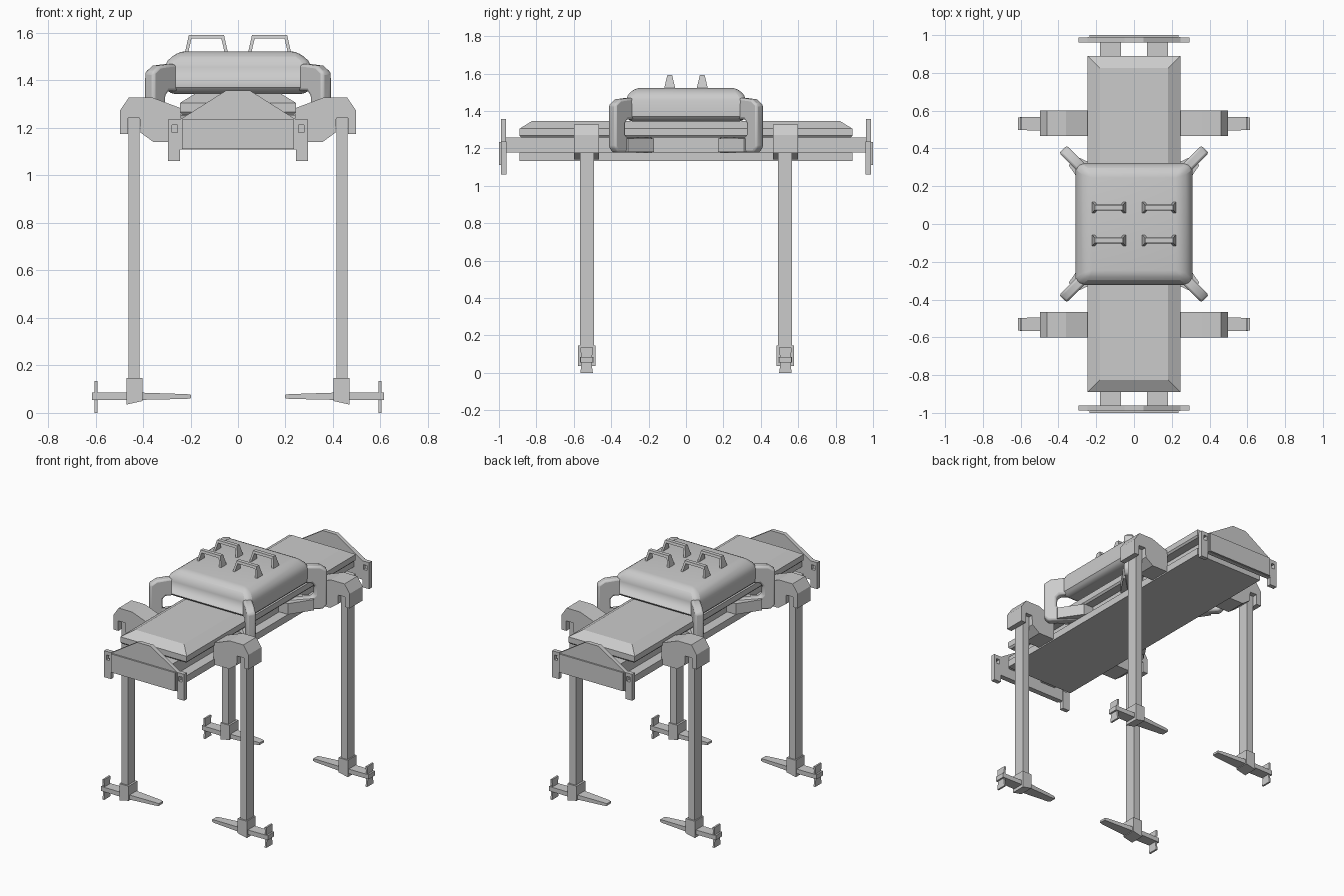
import bpy, bmesh
from mathutils import Vector

if "Cube" in bpy.data.objects:
    bpy.data.objects.remove(bpy.data.objects["Cube"])


def build(name, verts, faces, bevel=0, segs=2, smooth=False):
    bm = bmesh.new()
    vs = [bm.verts.new(v) for v in verts]
    for f in faces:
        bm.faces.new([vs[i] for i in f])
    bmesh.ops.recalc_face_normals(bm, faces=bm.faces)
    me = bpy.data.meshes.new(name)
    bm.to_mesh(me)
    bm.free()
    ob = bpy.data.objects.new(name, me)
    bpy.context.collection.objects.link(ob)
    if bevel:
        m = ob.modifiers.new("bevel", 'BEVEL')
        m.width, m.segments, m.limit_method = bevel, segs, 'ANGLE'
    if smooth:
        bpy.ops.object.select_all(action='DESELECT')
        ob.select_set(True)
        bpy.context.view_layer.objects.active = ob
        bpy.ops.object.shade_smooth_by_angle(angle=0.8)
    return ob


def loft(name, rings, **kw):
    """Skin a list of equal-length point rings and cap both ends."""
    n = len(rings[0])
    verts = [p for r in rings for p in r]
    faces = [list(range(n)), [len(verts) - n + i for i in range(n)]]
    for k in range(len(rings) - 1):
        for i in range(n):
            j = (i + 1) % n
            faces.append([k*n + i, k*n + j, (k+1)*n + j, (k+1)*n + i])
    return build(name, verts, faces, **kw)


def rect(hx, hy, z, cx=0, cy=0):
    return [(cx - hx, cy - hy, z), (cx + hx, cy - hy, z),
            (cx + hx, cy + hy, z), (cx - hx, cy + hy, z)]


def box(name, x0, x1, y0, y1, z0, z1, **kw):
    hx, hy, cx, cy = (x1-x0)/2, (y1-y0)/2, (x0+x1)/2, (y0+y1)/2
    return loft(name, [rect(hx, hy, z0, cx, cy), rect(hx, hy, z1, cx, cy)], **kw)


def prism_y(name, prof, y0, y1, **kw):
    """Extrude an (x, z) profile along y."""
    return loft(name, [[(x, y, z) for x, z in prof] for y in (y0, y1)], **kw)


def mirror(ob, sx, sy):
    for v in ob.data.vertices:
        v.co.x *= sx
        v.co.y *= sy
    if sx * sy < 0:
        ob.data.flip_normals()
    return ob


# Long body: lower plate, inner rails, chamfered upper slab
box("lower_plate", -.245, .245, -.89, .89, 1.132, 1.177)
for s, side in ((-1, "left"), (1, "right")):
    box("rail_" + side, s*.125 - .055, s*.125 + .055, -.965, .965, 1.177, 1.258)
loft("upper_slab", [rect(.235, .88, 1.257), rect(.245, .89, 1.268),
                    rect(.245, .89, 1.305), rect(.18, .825, 1.345)])

# Smooth central saddle
loft("saddle", [rect(.295, .31, 1.343), rect(.308, .323, 1.37), rect(.31, .323, 1.455),
                rect(.295, .31, 1.485), rect(.25, .275, 1.523)],
     bevel=.03, segs=3, smooth=True)

# Four trapezoid handles, thinner towards the top
U = [(-.09, 0), (-.074, .072), (.074, .072), (.09, 0),
     (.076, 0), (.063, .056), (-.063, .056), (-.076, 0)]
for sx in (-1, 1):
    for sy in (-1, 1):
        cx, cy = sx * .133, sy * .087
        rings = [[(cx + x, cy + s * (.03 - .24 * z), 1.52 + z) for x, z in U]
                 for s in (-1, 1)]
        loft("handle", rings)

# Bumper at each end: gabled plate with side posts
gable = [(-.245, 1.11), (.245, 1.11), (.245, 1.235), (.05, 1.358), (-.05, 1.358), (-.245, 1.235)]
for sy, end in ((-1, "front"), (1, "back")):
    mirror(prism_y(end + "_bumper", gable, .962, .99), 1, sy)
    mirror(prism_y(end + "_bumper_face", [(-.235, 1.112), (.235, 1.112),
                   (.235, 1.235), (-.235, 1.235)], .985, 1.0), 1, sy)
    for sx in (-1, 1):
        # post pieces leave a small square hole
        for x0, x1, z0, z1 in ((.245, .295, 1.06, 1.18), (.245, .295, 1.212, 1.236),
                               (.245, .254, 1.18, 1.212), (.278, .295, 1.18, 1.212)):
            mirror(box(end + "_bumper_post", x0, x1, .96, .988, z0, z1), sx, sy)

# Corner profiles: hooked shoulder, C-shaped bracket, foot blade
shoulder = [(.24, 1.14), (.355, 1.14), (.41, 1.18), (.414, 1.242), (.463, 1.242), (.463, 1.175),
            (.498, 1.175), (.498, 1.272), (.46, 1.328), (.36, 1.328), (.24, 1.283)]
bracket = [(-.06, 1.355), (-.06, 1.45), (.03, 1.47), (.11, 1.462), (.15, 1.435),
           (.15, 1.205), (.125, 1.177), (-.14, 1.177), (-.14, 1.257),
           (.055, 1.257), (.073, 1.275), (.073, 1.335), (.055, 1.355)]
wedge = [(.18, .17), (.25, .17), (.345, .31), (.31, .36), (.18, .30)]
d = Vector((.7071, .7071, 0))
n = Vector((-.7071, .7071, 0)) * .028

for sy, end in ((-1, "front"), (1, "back")):
    for sx, side in ((-1, "left"), (1, "right")):
        tag = end + "_" + side + "_"
        parts = [
            prism_y(tag + "shoulder", shoulder, .465, .6),
            # leg and ankle
            box(tag + "leg", .415, .462, .493, .568, .10, 1.242),
            loft(tag + "ankle", [
                [(.402, .485, .05), (.47, .485, .035), (.47, .578, .035), (.402, .578, .05)],
                rect(.034, .0465, .147, .436, .5315)]),
            # foot blade tapering inward
            loft(tag + "foot", [[(x, .531 - h, a), (x, .531 + h, a), (x, .531 + h, b), (x, .531 - h, b)]
                                for x, h, a, b in ((.197, .022, .062, .076), (.215, .025, .059, .079),
                                                   (.40, .037, .055, .085), (.615, .034, .055, .085))]),
            # thin upright cleat at the outer end
            loft(tag + "cleat", [[(x, .498, 0), (x, .565, 0), (x, .558, .05), (x, .565, .135),
                                  (x, .498, .135), (x, .505, .05)] for x in (.592, .604)]),
            # diagonal bracket joining saddle and rails
            loft(tag + "bracket", [[Vector((.27, .29, z)) + d * s + n * k for s, z in bracket]
                                   for k in (-1, 1)], bevel=.012, smooth=True),
            loft(tag + "bracket_base", [[(x, y, z) for x, y in wedge] for z in (1.181, 1.253)]),
        ]
        for p in parts:
            mirror(p, sx, sy)
